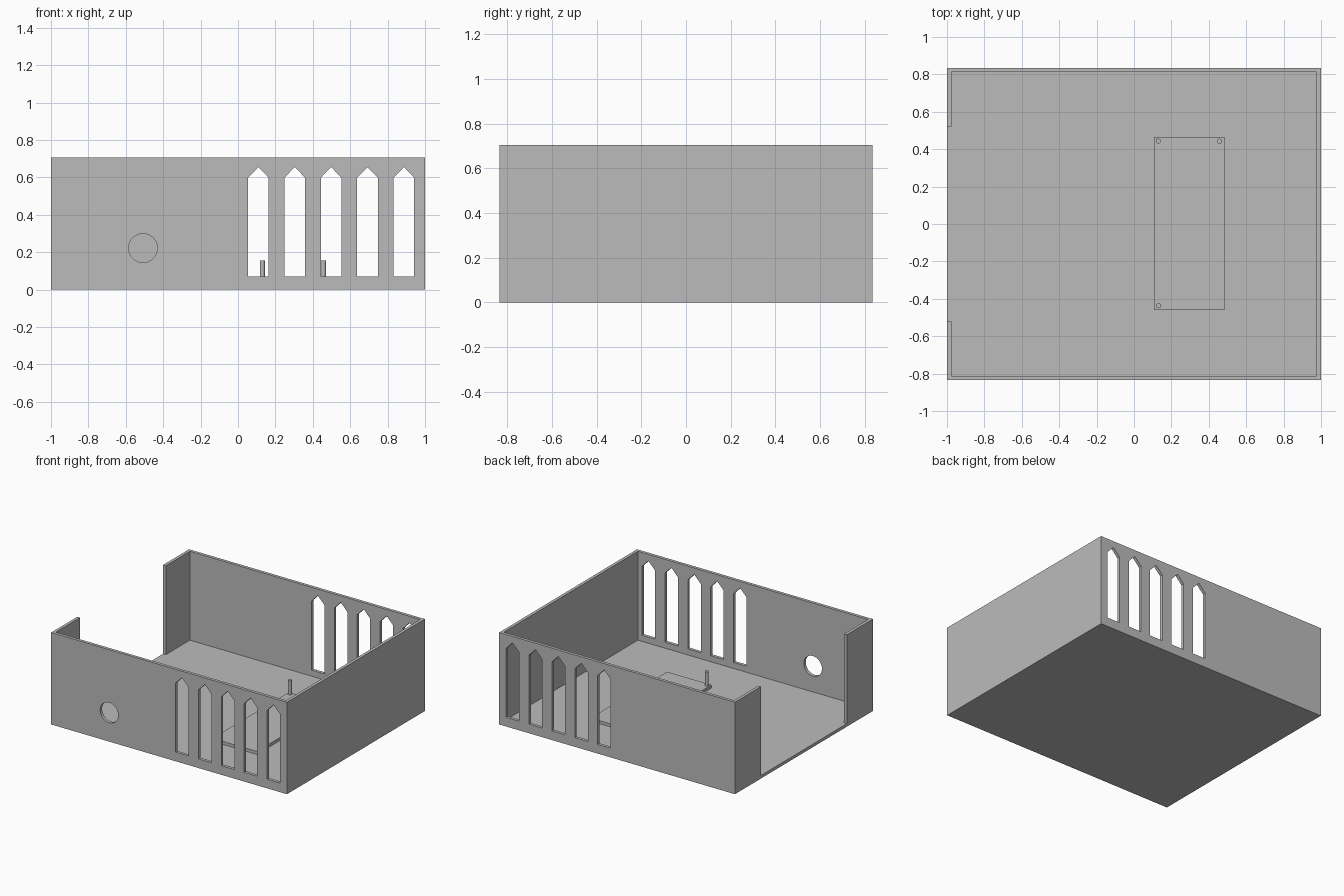
import bpy, bmesh, math
from mathutils import Vector

T = 2 / 85                     # wall, floor and plate thickness
W, D, H = 2.0, 1.67, 0.705     # overall size

if "Cube" in bpy.data.objects:
    bpy.data.objects.remove(bpy.data.objects["Cube"], do_unlink=True)

grey = bpy.data.materials.new("plain grey")
grey.use_nodes = True
grey.diffuse_color = (0.5, 0.5, 0.5, 1)
grey.node_tree.nodes["Principled BSDF"].inputs["Base Color"].default_value = (0.5, 0.5, 0.5, 1)


def prism(name, outline, depth):
    """Extrude a closed 3D outline along the depth vector."""
    bm = bmesh.new()
    face = bm.faces.new([bm.verts.new(p) for p in outline])
    top = bmesh.ops.extrude_face_region(bm, geom=[face])["geom"]
    verts = [v for v in top if isinstance(v, bmesh.types.BMVert)]
    bmesh.ops.translate(bm, verts=verts, vec=Vector(depth))
    bmesh.ops.recalc_face_normals(bm, faces=bm.faces)
    mesh = bpy.data.meshes.new(name)
    bm.to_mesh(mesh)
    bm.free()
    obj = bpy.data.objects.new(name, mesh)
    bpy.context.collection.objects.link(obj)
    mesh.materials.append(grey)
    return obj


def box(name, x0, x1, y0, y1, z0, z1):
    outline = [(x0, y0, z0), (x1, y0, z0), (x1, y1, z0), (x0, y1, z0)]
    return prism(name, outline, (0, 0, z1 - z0))


def ring(radius, sides):
    angles = [math.tau * i / sides for i in range(sides)]
    return [(radius * math.cos(a), radius * math.sin(a)) for a in angles]


def cut(target, cutter):
    """Subtract the cutter, then discard it."""
    cutter.hide_render = True
    mod = target.modifiers.new("cut", "BOOLEAN")
    mod.operation = "DIFFERENCE"
    mod.solver = "EXACT"
    mod.object = cutter
    bpy.context.view_layer.objects.active = target
    bpy.ops.object.modifier_apply(modifier=mod.name)
    bpy.data.objects.remove(cutter, do_unlink=True)


# Open-topped shell
shell = box("shell", -W / 2, W / 2, -D / 2, D / 2, 0, H)
cut(shell, box("inside", -W / 2 + T, W / 2 - T, -D / 2 + T, D / 2 - T, T, H + 1))

# Wide doorway in the side wall, down to the floor
cut(shell, box("doorway", -W / 2 - 0.1, -W / 2 + 2 * T, -0.52, 0.52, T, H + 1))

# Pointed windows through the front and back walls
for i in range(5):
    x = 0.109 + 0.1945 * i
    arch = [(x - 0.055, 0.07), (x + 0.055, 0.07), (x + 0.055, 0.598),
            (x, 0.655), (x - 0.055, 0.598)]
    cut(shell, prism("window", [(px, -1, pz) for px, pz in arch], (0, 2, 0)))

# Round hole in the front wall only
hole = [(px - 0.508, -1, pz + 0.222) for px, pz in ring(0.077, 48)]
cut(shell, prism("round_hole", hole, (0, 0.5, 0)))

# Mounting plate on the floor
box("mounting_plate", 0.107, 0.483, -0.461, 0.466, T, 2 * T)

# Three pegs on the plate corners
for name, x, y in (("back_right_peg", 0.13, 0.443), ("back_left_peg", 0.457, 0.443),
                   ("front_right_peg", 0.13, -0.437)):
    outline = [(x + px, y + py, 2 * T) for px, py in ring(0.0135, 24)]
    peg = prism(name, outline, (0, 0, 0.155 - 2 * T))
    bpy.ops.object.select_all(action="DESELECT")
    peg.select_set(True)
    bpy.context.view_layer.objects.active = peg
    bpy.ops.object.shade_smooth_by_angle(angle=math.radians(30))
